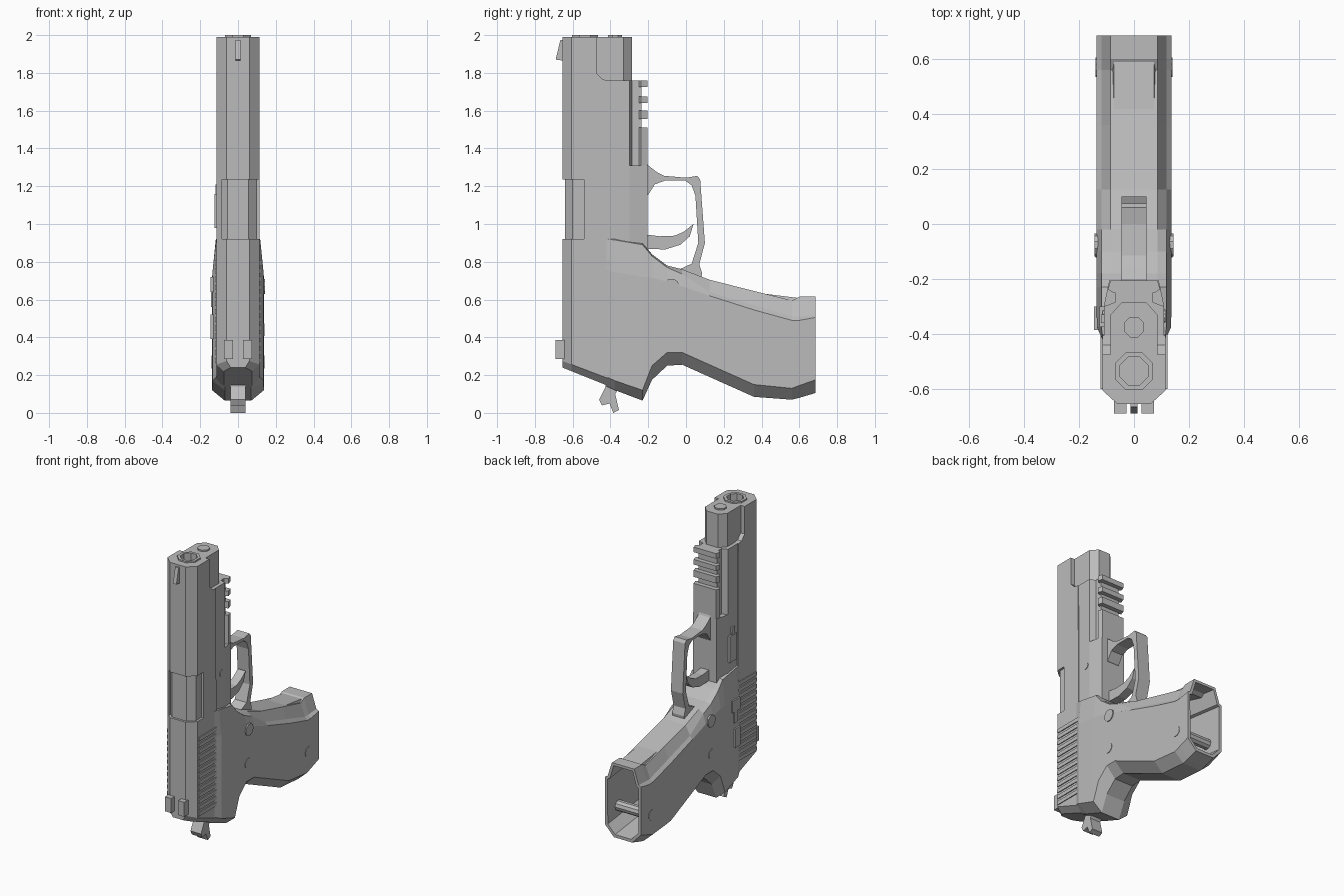
import bpy, bmesh, math
from mathutils import Vector, Matrix

cube = bpy.data.objects.get("Cube")
if cube:
    bpy.data.objects.remove(cube, do_unlink=True)

GREY = (0.5, 0.5, 0.5, 1)
metal = bpy.data.materials.new("plain grey")
metal.use_nodes = True
metal.diffuse_color = GREY
metal.node_tree.nodes["Principled BSDF"].inputs["Base Color"].default_value = GREY


def finish(bm, name):
    bmesh.ops.recalc_face_normals(bm, faces=bm.faces)
    mesh = bpy.data.meshes.new(name)
    bm.to_mesh(mesh)
    bm.free()
    mesh.materials.append(metal)
    ob = bpy.data.objects.new(name, mesh)
    bpy.context.collection.objects.link(ob)
    return ob


def loft(name, rings, well=None):
    """Skin a list of closed rings; well = inward offset hollowing the last cap."""
    bm = bmesh.new()
    loops = [[bm.verts.new(p) for p in ring] for ring in rings]
    n = len(loops[0])
    for a, b in zip(loops, loops[1:]):
        for i in range(n):
            j = (i + 1) % n
            bm.faces.new((a[i], a[j], b[j], b[i]))
    bm.faces.new(loops[0])
    cap = bm.faces.new(loops[-1])
    bmesh.ops.recalc_face_normals(bm, faces=bm.faces)
    if well:
        bmesh.ops.inset_region(bm, faces=[cap], thickness=0.022)
        out = bmesh.ops.extrude_discrete_faces(bm, faces=[cap])["faces"]
        bmesh.ops.translate(bm, verts=out[0].verts, vec=Vector(well))
    return finish(bm, name)


def mirrored(half):
    """Close a half outline of (x, a) pairs across x = 0."""
    return half + [(-x, a) for x, a in reversed(half)]


def column(name, half, z0, z1):
    return loft(name, [[(x, y, z) for x, y in mirrored(half)] for z in (z0, z1)])


def prism(name, outline, w):
    """Side outline of (y, z) points given thickness 2w across x."""
    return loft(name, [[(x, y, z) for y, z in outline] for x in (-w, w)])


def box(name, x, y, z):
    bm = bmesh.new()
    bmesh.ops.create_cube(bm, size=1)
    for v in bm.verts:
        v.co = [r[0] if c < 0 else r[1] for c, r in zip(v.co, (x, y, z))]
    return finish(bm, name)


def cylinder(name, centre, r, length, axis="Z", sides=8):
    bm = bmesh.new()
    turn = Matrix.Rotation(math.pi / 2, 4, "Y") if axis == "X" else Matrix.Rotation(math.pi / 8, 4, "Z")
    bmesh.ops.create_cone(bm, cap_ends=True, segments=sides, radius1=r, radius2=r,
                          depth=length, matrix=Matrix.Translation(centre) @ turn)
    return finish(bm, name)


def cut(targets, cutter):
    cutter.hide_render = True
    for ob in targets:
        mod = ob.modifiers.new("cut", "BOOLEAN")
        mod.operation, mod.solver, mod.object = "DIFFERENCE", "EXACT", cutter
        bpy.context.view_layer.objects.active = ob
        bpy.ops.object.modifier_apply(modifier=mod.name)
    bpy.data.objects.remove(cutter, do_unlink=True)


# Slide: chamfered section, slanted tail, stepped near the muzzle
def slide_ring(z, back, taper=1.0, slope=0.0):
    half = [(0.06, -0.655), (0.115, -0.605), (0.115, back)]
    return [(x * taper, y, z - slope * (y + 0.655)) for x, y in mirrored(half)]


slide = loft("slide", [
    slide_ring(0.24, -0.395, 0.65, 0.4), slide_ring(0.275, -0.395, 1, 0.38),
    slide_ring(1.76, -0.405), slide_ring(1.765, -0.44),
    slide_ring(1.80, -0.475), slide_ring(1.99, -0.475)])
barrel = cylinder("barrel", (0, -0.535, 1.8), 0.075, 0.4)
cut([slide], box("port_cutter", (-0.085, 0.2), (-0.8, -0.54), (0.92, 1.235)))
column("chamber_block", [(0.055, -0.64), (0.1, -0.6), (0.1, -0.5)], 0.9, 1.25)
cut([slide, barrel], cylinder("bore_cutter", (0, -0.535, 1.9), 0.055, 0.5))

# Grip serrations on the slide
for side in (-1, 1):
    for i in range(13):
        z = 0.265 + i * 0.043
        box("serration", sorted((side * 0.1, side * 0.121)), (-0.6, -0.4), (z, z + 0.026))

# Sights
prism("front_sight", [(-0.65, 1.975), (-0.665, 1.975), (-0.69, 1.87), (-0.65, 1.865)], 0.013)
for side in (-1, 1):
    box("rear_sight", sorted((side * 0.027, side * 0.073)), (-0.69, -0.64), (0.285, 0.385))

# Spring housing and guide rod under the barrel
column("spring_housing", [(0.085, -0.48), (0.085, -0.33), (0.045, -0.285)], 0.9, 1.99)
cylinder("guide_rod", (0, -0.375, 1.95), 0.04, 0.1)

# Frame with accessory rail
column("frame", [(0.11, -0.41), (0.11, -0.3), (0.09, -0.205)], 0.75, 1.31)
column("rail_core", [(0.11, -0.41), (0.11, -0.3), (0.07, -0.285), (0.07, -0.235)], 1.3, 1.76)
for z0, z1 in ((1.3, 1.51), (1.555, 1.6), (1.64, 1.675), (1.725, 1.76)):
    column("rail_tab", [(0.075, -0.25), (0.095, -0.237), (0.085, -0.205)], z0, z1)

# Grip: stations of y, side width, then heights from back edge to front edge
stations = [
    (-0.42, 0.115, 0.14, 0.19, 0.75, 0.92, 0.945),
    (-0.375, 0.135, 0.12, 0.17, 0.745, 0.915, 0.935),
    (-0.23, 0.137, 0.065, 0.12, 0.72, 0.89, 0.9),
    (-0.18, 0.137, 0.175, 0.25, 0.715, 0.83, 0.84),
    (-0.10, 0.137, 0.25, 0.32, 0.695, 0.77, 0.78),
    (-0.02, 0.137, 0.255, 0.32, 0.67, 0.735, 0.76),
    (0.125, 0.137, 0.19, 0.255, 0.62, 0.64, 0.705),
    (0.36, 0.137, 0.085, 0.15, 0.545, 0.57, 0.645),
    (0.56, 0.137, 0.07, 0.13, 0.49, 0.51, 0.595),
    (0.60, 0.137, 0.08, 0.145, 0.49, 0.51, 0.615),
    (0.685, 0.137, 0.105, 0.175, 0.505, 0.515, 0.615)]
rings = []
for y, w, *heights in stations:
    widths = (0.07, w, w, min(w, 0.118), 0.085)
    rings.append([(x, y, z) for x, z in mirrored(list(zip(widths, heights)))])
loft("grip", rings, well=(0, -0.36, 0.045))

# Trigger guard, trigger and hammer
prism("trigger_guard", [
    (-0.22, 1.36), (-0.2, 1.31), (-0.155, 1.275), (-0.115, 1.255), (0, 1.245), (0.06, 1.255),
    (0.075, 1.235), (0.1, 0.9), (0.07, 0.785), (0.085, 0.74), (0.08, 0.7), (-0.04, 0.7),
    (-0.035, 0.76), (0.03, 0.79), (0.065, 0.9), (0.05, 1.15), (0.03, 1.205),
    (-0.005, 1.23), (-0.11, 1.23), (-0.165, 1.21), (-0.2, 1.155), (-0.22, 1.14)], 0.045)
prism("trigger", [
    (-0.22, 0.945), (-0.14, 0.935), (-0.06, 0.938), (-0.01, 0.96), (0.04, 1.0),
    (0.02, 0.935), (-0.03, 0.89), (-0.11, 0.865), (-0.22, 0.87)], 0.03)
prism("hammer", [
    (-0.36, 0.25), (-0.43, 0.18), (-0.425, 0.14), (-0.46, 0.07), (-0.445, 0.04),
    (-0.405, 0.05), (-0.385, 0), (-0.355, 0.015), (-0.375, 0.1), (-0.3, 0.22)], 0.04)

# Pins and screws pass through both sides
for name, y, z, r, w in (("grip_screw", -0.085, 0.44, 0.036, 0.14),
                         ("grip_screw", 0.57, 0.27, 0.036, 0.14),
                         ("trigger_pin", -0.077, 0.67, 0.042, 0.143),
                         ("frame_pin", -0.335, 1.15, 0.024, 0.114)):
    cylinder(name, (0, y, z), r, 2 * w, "X", 10)

# Control levers on the right side of the body
for name, x, y, z in (("slide_stop", -0.125, (-0.375, -0.3), (0.98, 1.16)),
                      ("slide_stop_tab", -0.12, (-0.36, -0.33), (1.16, 1.21)),
                      ("decocking_lever", -0.146, (-0.385, -0.3), (0.64, 0.72)),
                      ("decocking_arm", -0.142, (-0.36, -0.325), (0.56, 0.66)),
                      ("safety_lever", -0.146, (-0.385, -0.33), (0.39, 0.52))):
    box(name, (x, -0.09), y, z)
